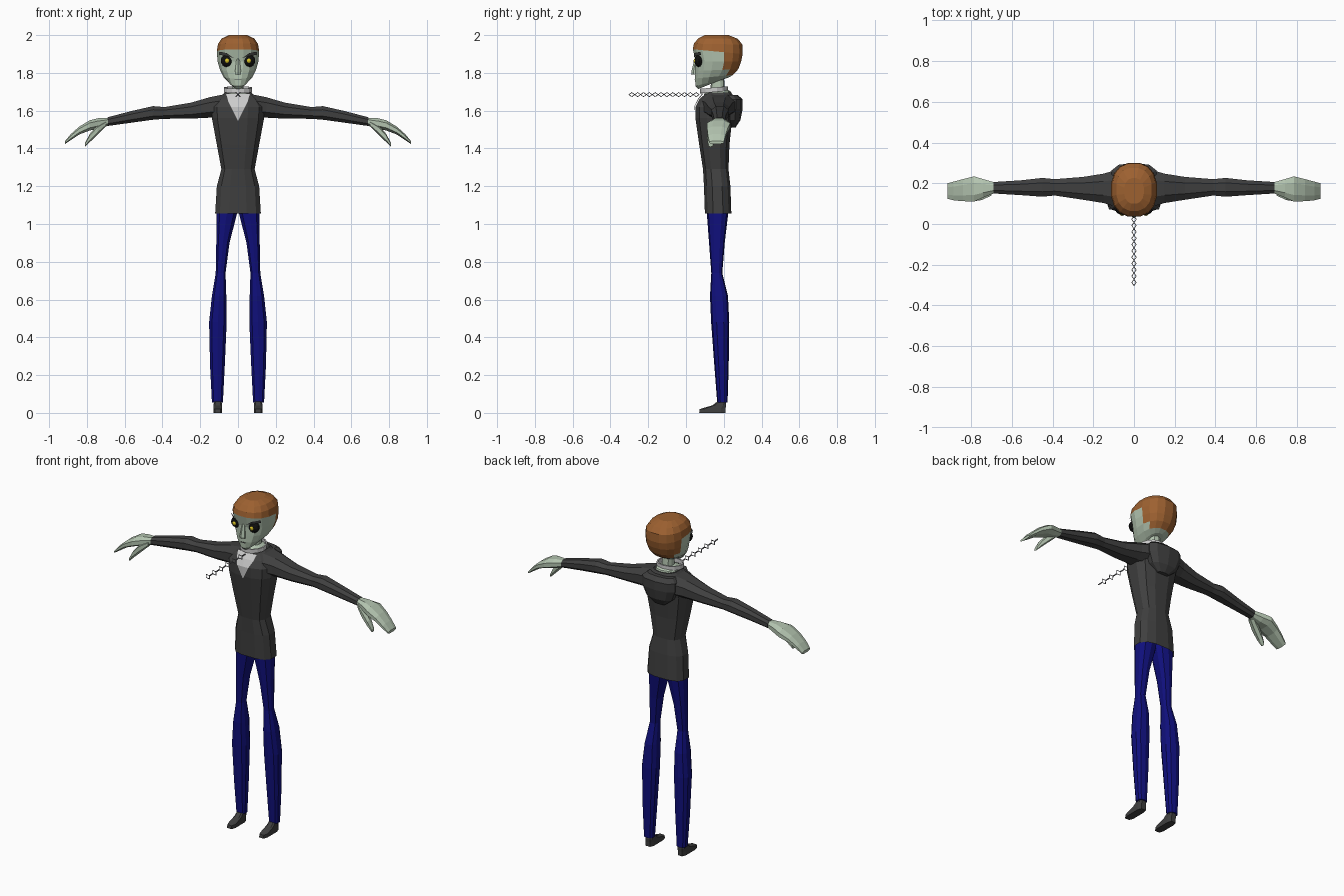
import bpy, bmesh, math
from mathutils import Vector


def mat(name, r, g, b):
    m = bpy.data.materials.new(name)
    m.diffuse_color = (r, g, b, 1)
    return m


SKIN = mat("pale_skin", 0.45, 0.55, 0.43)
HAIR = mat("ginger_hair", 0.34, 0.12, 0.03)
CLOTH = mat("dark_cloth", 0.05, 0.05, 0.05)
DENIM = mat("navy_cloth", 0.005, 0.005, 0.2)
BLACK = mat("eye_black", 0.005, 0.005, 0.005)
YELLOW = mat("eye_yellow", 0.7, 0.55, 0.02)
SHIRT = mat("light_cloth", 0.6, 0.6, 0.6)
STEEL = mat("steel", 0.22, 0.22, 0.24)


def finish(name, bm, material=None, mirror=False):
    bmesh.ops.recalc_face_normals(bm, faces=bm.faces)
    me = bpy.data.meshes.new(name)
    bm.to_mesh(me)
    bm.free()
    ob = bpy.data.objects.new(name, me)
    bpy.context.collection.objects.link(ob)
    if material:
        me.materials.append(material)
    if mirror:
        ob.modifiers.new("mirror", 'MIRROR').use_clip = False
    return ob


def ring(n, e):
    """Unit rounded-square outline with a flat side facing each axis."""
    pts = []
    for i in range(n):
        a = 2 * math.pi * (i + 0.5) / n
        c, s = math.cos(a), math.sin(a)
        pts.append((math.copysign(abs(c) ** e, c), math.copysign(abs(s) ** e, s)))
    mx, my = max(p[0] for p in pts), max(p[1] for p in pts)
    return [(p[0] / mx, p[1] / my) for p in pts]


def skin_rings(bm, rows, caps):
    vs = [[bm.verts.new(p) for p in row] for row in rows]
    for a, b in zip(vs, vs[1:]):
        for i in range(len(a)):
            j = (i + 1) % len(a)
            bm.faces.new((a[i], a[j], b[j], b[i]))
    if caps[0]:
        bm.faces.new(vs[0])
    if caps[1]:
        bm.faces.new(vs[-1])


def loft_z(name, secs, material, n=12, e=0.8, mirror=False, caps=(1, 1)):
    """Sections: z front, z back, x centre, half width, y front, y back."""
    bm = bmesh.new()
    rows = [[(xc + hx * u, (yf + yb) / 2 + (yb - yf) / 2 * v,
              (zf + zb) / 2 + (zb - zf) / 2 * v) for u, v in ring(n, e)]
            for zf, zb, xc, hx, yf, yb in secs]
    skin_rings(bm, rows, caps)
    return finish(name, bm, material, mirror)


def loft_x(name, secs, material, n=8, e=0.85):
    """Mirrored limb. Sections: x, y centre, z centre, half depth, half height."""
    bm = bmesh.new()
    rows = [[(x, y + hy * u, z + hz * v) for u, v in ring(n, e)]
            for x, y, z, hy, hz in secs]
    skin_rings(bm, rows, (1, 1))
    return finish(name, bm, material, True)


def ball(name, loc, scale, material):
    bm = bmesh.new()
    bmesh.ops.create_uvsphere(bm, u_segments=12, v_segments=8, radius=1)
    for v in bm.verts:
        v.co = Vector(loc) + Vector(a * b for a, b in zip(v.co, scale))
    return finish(name, bm, material, True)


# Head with the hair painted on the crown and back faces
head = loft_z("head", [
    (1.715, 1.765, 0, .026, .065, .19), (1.73, 1.775, 0, .047, .05, .225),
    (1.77, 1.79, 0, .076, .048, .25), (1.81, 1.82, 0, .095, .05, .277),
    (1.86, 1.86, 0, .108, .052, .292), (1.925, 1.90, 0, .112, .036, .30),
    (1.955, 1.95, 0, .106, .042, .298), (1.983, 1.98, 0, .087, .065, .275),
    (2.0, 2.0, 0, .048, .10, .225)], SKIN, n=16, e=0.85)
head.data.materials.append(HAIR)
for p in head.data.polygons:
    if p.center.z > 1.922 or (p.center.y > .175 and p.center.z > 1.835) \
            or (p.center.y > .23 and p.center.z > 1.79):
        p.material_index = 1

# Eyes, brows, nose and mouth
ball("eye", (.058, .07, 1.864), (.033, .025, .033), BLACK)
ball("pupil", (.058, .048, 1.864), (.012, .008, .012), YELLOW)
bm = bmesh.new()
vs = [bm.verts.new(p) for p in ((.022, .042, 1.878), (.06, .044, 1.905), (.098, .075, 1.912),
                                (.098, .08, 1.895), (.06, .048, 1.89))]
bm.faces.new(vs)
finish("brow", bm, CLOTH, True)
loft_z("nose", [(1.79, 1.795, 0, .017, .03, .08), (1.805, 1.805, 0, .016, .028, .08),
                (1.875, 1.875, 0, .008, .045, .08)], SKIN, n=6)
loft_z("mouth", [(1.762, 1.762, 0, .026, .045, .08), (1.766, 1.766, 0, .026, .045, .08)],
       CLOTH, n=8)

# Neck flaring into the shoulders
loft_z("neck", [(1.66, 1.66, 0, .08, .09, .25), (1.703, 1.703, 0, .058, .10, .235),
                (1.718, 1.718, 0, .03, .13, .205), (1.80, 1.80, 0, .028, .135, .20)], SKIN, n=10)

# Metal collar band
collar = loft_z("collar", [(1.692, 1.705, 0, .074, .075, .222),
                           (1.716, 1.729, 0, .074, .075, .222)], None, n=14, e=1, caps=(0, 0))
collar.modifiers.new("thickness", 'SOLIDIFY').thickness = .008

# Chain of diamond links reaching forward
for i in range(12):
    y = .054 - i * .031
    bpy.ops.mesh.primitive_torus_add(major_segments=4, minor_segments=4, major_radius=.0155,
                                     minor_radius=.003, location=(0, y, 1.685),
                                     rotation=(0, math.radians(45 if i % 2 else -45), 0))
    link = bpy.context.object
    link.name = "chain_link"
    link.data.materials.append(STEEL)

# Jacket body, open at the hem
loft_z("jacket", [(z, z, 0, hx, yf, yb) for z, hx, yf, yb in (
    (1.055, .121, .10, .24), (1.2, .112, .095, .235), (1.29, .088, .09, .225),
    (1.42, .112, .07, .23), (1.56, .138, .05, .245), (1.62, .14, .05, .26),
    (1.66, .115, .07, .262), (1.695, .07, .11, .24))], CLOTH, e=0.75, caps=(0, 1))

# Hood hanging behind the shoulders
loft_z("hood", [(1.51, 1.51, 0, .035, .22, .262), (1.55, 1.55, 0, .085, .19, .288),
                (1.61, 1.61, 0, .11, .18, .30), (1.66, 1.66, 0, .11, .18, .30),
                (1.682, 1.682, 0, .085, .19, .275)], CLOTH, n=10)

# Shirt showing in the V of the jacket
bm = bmesh.new()
c = [bm.verts.new(p) for p in ((0, .046, 1.545), (0, .043, 1.62), (0, .062, 1.66), (0, .085, 1.69))]
for s in (-1, 1):
    o = [bm.verts.new((s * x, y, z)) for x, y, z in
         ((.037, .045, 1.62), (.057, .067, 1.66), (.066, .092, 1.69))]
    bm.faces.new((c[0], c[1], o[0]))
    bm.faces.new((c[1], c[2], o[1], o[0]))
    bm.faces.new((c[2], c[3], o[2], o[1]))
finish("shirt_front", bm, SHIRT)

# Sleeves
loft_x("sleeve", [
    (.07, .175, 1.627, .095, .06), (.15, .175, 1.617, .072, .054), (.25, .175, 1.60, .056, .042),
    (.39, .18, 1.588, .040, .031), (.45, .18, 1.588, .046, .036), (.56, .178, 1.568, .036, .031),
    (.69, .178, 1.542, .028, .023)], CLOTH)

# Hands: mitten of fingers plus thumb
loft_x("hand", [
    (.68, .178, 1.543, .025, .02), (.74, .175, 1.532, .045, .028), (.785, .172, 1.522, .062, .027),
    (.84, .166, 1.495, .054, .021), (.885, .162, 1.46, .046, .016),
    (.915, .162, 1.432, .038, .008)], SKIN)
loft_x("thumb", [
    (.70, .16, 1.53, .02, .015), (.745, .142, 1.497, .024, .026), (.785, .132, 1.455, .02, .022),
    (.81, .13, 1.418, .012, .01)], SKIN, n=6)

# Trouser legs
loft_z("trouser_leg", [(z, z, (a + b) / 2, (b - a) / 2, yf, yb) for z, a, b, yf, yb in (
    (.055, .08, .138, .165, .22), (.25, .07, .148, .15, .226), (.48, .06, .153, .133, .229),
    (.62, .062, .138, .127, .222), (.74, .066, .118, .134, .192), (.9, .045, .115, .122, .205),
    (1.06, .004, .115, .11, .224), (1.12, .002, .105, .115, .22))], DENIM, n=10, mirror=True)

# Shoes
loft_z("shoe", [(0, 0, .107, .023, .07, .21), (.02, .025, .107, .023, .072, .21),
                (.04, .045, .107, .022, .14, .212), (.06, .06, .107, .02, .165, .21)],
       CLOTH, n=8, e=0.5, mirror=True)
